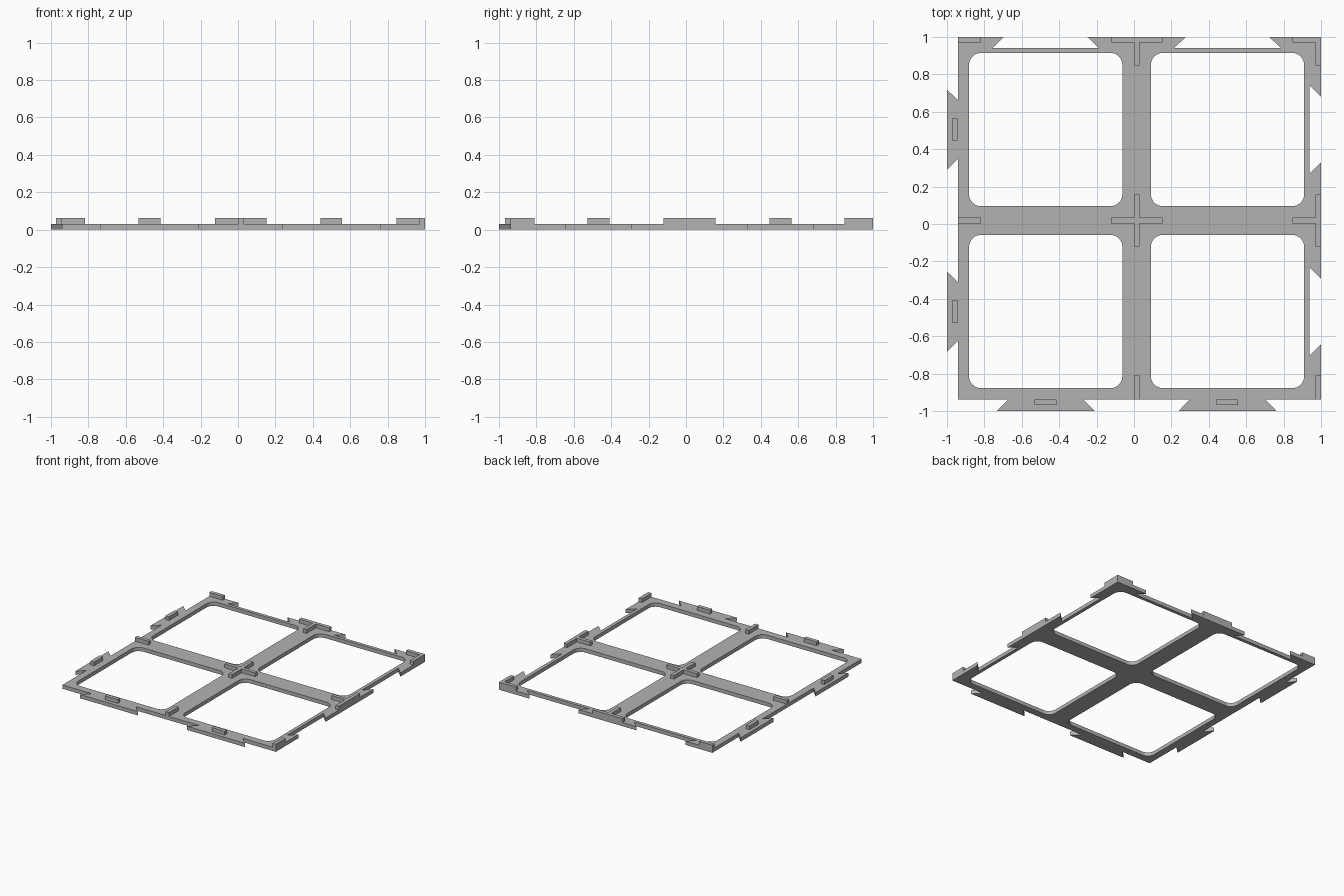
import bpy
import bmesh
import math

if "Cube" in bpy.data.objects:
    bpy.data.objects.remove(bpy.data.objects["Cube"], do_unlink=True)

PLATE_H, TOP_H = 0.031, 0.062
LEFT, FRONT, EDGE = -0.94, -0.937, 1.0
CELL_X = (-0.472, 0.5)
CELL_Y = (-0.468, 0.505)
MID_X, MID_Y, FAR = 0.014, 0.019, 0.985
HALF_WALL, ARM = 0.015, 0.138

grey = bpy.data.materials.new("plain grey")
grey.use_nodes = True
grey.diffuse_color = (0.45, 0.45, 0.45, 1)
grey.node_tree.nodes["Principled BSDF"].inputs["Base Color"].default_value = (0.45, 0.45, 0.45, 1)


def prism(name, loops, z0, z1):
    """Solid with vertical sides from a closed outline and optional hole outlines."""
    curve = bpy.data.curves.new(name, "CURVE")
    curve.dimensions = "2D"
    curve.fill_mode = "BOTH"
    curve.extrude = (z1 - z0) / 2
    for loop in loops:
        spline = curve.splines.new("POLY")
        spline.points.add(len(loop) - 1)
        for point, (x, y) in zip(spline.points, loop):
            point.co = (x, y, 0, 1)
        spline.use_cyclic_u = True
    helper = bpy.data.objects.new(name + " helper", curve)
    bpy.context.collection.objects.link(helper)
    depsgraph = bpy.context.evaluated_depsgraph_get()
    mesh = bpy.data.meshes.new_from_object(helper.evaluated_get(depsgraph))
    bpy.data.objects.remove(helper, do_unlink=True)
    bm = bmesh.new()
    bm.from_mesh(mesh)
    bmesh.ops.remove_doubles(bm, verts=bm.verts, dist=0.0002)
    bmesh.ops.recalc_face_normals(bm, faces=bm.faces)
    bmesh.ops.translate(bm, verts=bm.verts, vec=(0, 0, (z0 + z1) / 2))
    for face in bm.faces:
        face.smooth = False
    bm.to_mesh(mesh)
    bm.free()
    mesh.materials.clear()
    mesh.materials.append(grey)
    obj = bpy.data.objects.new(name, mesh)
    bpy.context.collection.objects.link(obj)
    return obj


def rounded_square(cx, cy, half, radius, steps=8):
    points = []
    for corner in range(4):
        a = math.pi / 4 + corner * math.pi / 2
        ox = cx + math.copysign(half - radius, math.cos(a))
        oy = cy + math.copysign(half - radius, math.sin(a))
        for i in range(steps + 1):
            t = (corner + i / steps) * math.pi / 2
            points.append((ox + radius * math.cos(t), oy + radius * math.sin(t)))
    return points


def dovetail(centre, start, end, line, depth_line):
    """Four (along, across) points: narrow at the start line, wide at the depth line."""
    return [(centre - start, line), (centre - end, depth_line),
            (centre + end, depth_line), (centre + start, line)]


def swap(points):
    return [(b, a) for a, b in points]


# Plate outline, counterclockwise: tabs on the front and left, notches right and back
outline = [(LEFT, FRONT)]
for c in CELL_X:
    outline += dovetail(c, 0.2, 0.262, FRONT, -1)
outline.append((EDGE, FRONT))
for c in CELL_Y:
    outline += swap(dovetail(c, 0.176, 0.236, EDGE, 0.938))
outline.append((EDGE, EDGE))
for c in reversed(CELL_X):
    outline += reversed(dovetail(c, 0.223, 0.284, EDGE, 0.942))
outline.append((LEFT, EDGE))
for c in reversed(CELL_Y):
    outline += reversed(swap(dovetail(c, 0.155, 0.214, LEFT, -1)))

holes = [rounded_square(x, y, 0.41, 0.065) for x in CELL_X for y in CELL_Y]
prism("grid_plate", [outline] + holes, 0, PLATE_H)


def wall_piece(name, cx, cy, arms):
    """Cross, tee, corner or bar outline; arms lists the directions E, N, W, S."""
    points = []
    for k, direction in enumerate("ENWS"):
        length = ARM if direction in arms else HALF_WALL
        for u, v in ((length, -HALF_WALL), (length, HALF_WALL)):
            for _ in range(k):
                u, v = -v, u
            p = (max(cx + u, LEFT), max(cy + v, FRONT))
            if not points or math.dist(p, points[-1]) > 0.001:
                points.append(p)
        u = v = HALF_WALL
        for _ in range(k):
            u, v = -v, u
        p = (max(cx + u, LEFT), max(cy + v, FRONT))
        if math.dist(p, points[-1]) > 0.001 and math.dist(p, points[0]) > 0.001:
            points.append(p)
    if math.dist(points[0], points[-1]) < 0.001:
        points.pop()
    prism(name, [points], PLATE_H, TOP_H)


def bar(name, x0, x1, y0, y1):
    prism(name, [[(x0, y0), (x1, y0), (x1, y1), (x0, y1)]], PLATE_H, TOP_H)


# Raised locating walls at the grid crossings
wall_piece("centre_cross", MID_X, MID_Y, "ENWS")
wall_piece("back_tee", MID_X, FAR, "EWS")
wall_piece("right_tee", FAR, MID_Y, "NWS")
wall_piece("back_corner", FAR, FAR, "WS")
bar("back_end_bar", LEFT, -0.818, FAR - HALF_WALL, EDGE)
bar("side_end_bar", LEFT, -0.818, MID_Y - HALF_WALL, MID_Y + HALF_WALL)
bar("front_end_bar", MID_X - HALF_WALL, MID_X + HALF_WALL, FRONT, -0.811)
bar("front_corner_bar", FAR - HALF_WALL, EDGE, FRONT, -0.811)

# Small blocks on the dovetail tabs
for i, c in enumerate(CELL_X):
    bar(f"front_tab_block_{i + 1}", c - 0.06, c + 0.057, -0.968, FRONT)
for i, c in enumerate(CELL_Y):
    bar(f"side_tab_block_{i + 1}", -0.972, LEFT, c - 0.059, c + 0.059)
